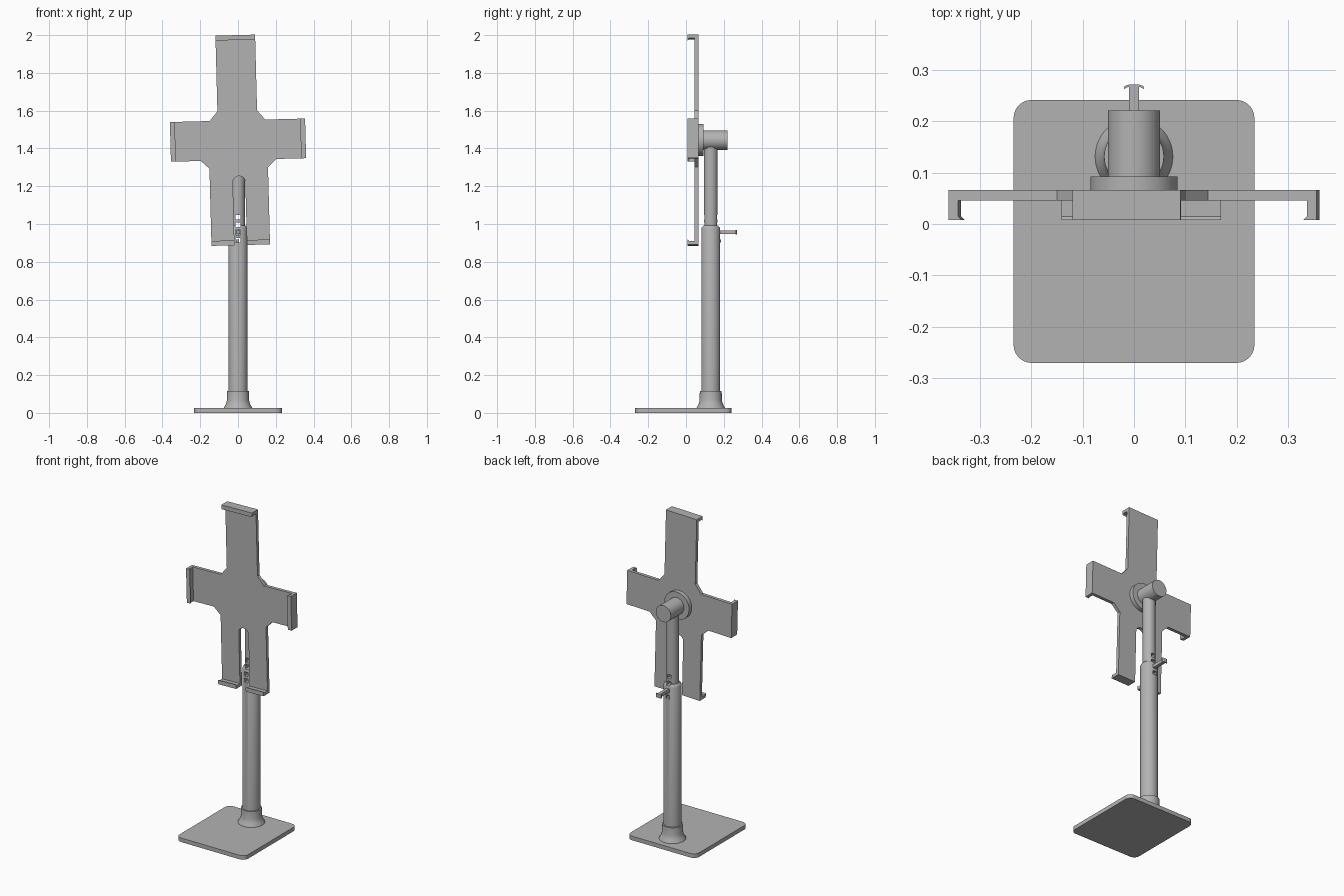
import bpy, bmesh, math
from mathutils import Matrix, Vector

old = bpy.data.objects.get("Cube")
if old:
    bpy.data.objects.remove(old, do_unlink=True)

GREY = (0.45, 0.45, 0.45, 1)
grey = bpy.data.materials.new("grey_metal")
grey.use_nodes = True
grey.diffuse_color = GREY
grey.node_tree.nodes["Principled BSDF"].inputs["Base Color"].default_value = GREY

COLUMN_Y = 0.131
PIVOT = Vector((0, 0, 1.444))
TILT = Matrix.Translation(PIVOT) @ Matrix.Rotation(math.radians(-1.5), 4, 'Y')
FACE_BACK = Matrix.Rotation(math.radians(-90), 4, 'X')   # local z -> +y
UPRIGHT = Matrix.Rotation(math.radians(90), 4, 'X')      # local y -> z, local z -> -y


def finish(name, bm, matrix):
    bmesh.ops.recalc_face_normals(bm, faces=bm.faces)
    bm.transform(matrix)
    mesh = bpy.data.meshes.new(name)
    bm.to_mesh(mesh)
    bm.free()
    mesh.materials.append(grey)
    obj = bpy.data.objects.new(name, mesh)
    bpy.context.collection.objects.link(obj)
    return obj


def smooth(obj):
    bpy.ops.object.select_all(action='DESELECT')
    obj.select_set(True)
    bpy.context.view_layer.objects.active = obj
    bpy.ops.object.shade_smooth_by_angle(angle=math.radians(35))


def prism(name, outline, low, high, matrix=Matrix()):
    """Extrude a flat outline along local z."""
    bm = bmesh.new()
    face = bm.faces.new([bm.verts.new((x, y, low)) for x, y in outline])
    top = bmesh.ops.extrude_face_region(bm, geom=[face])
    verts = [v for v in top["geom"] if isinstance(v, bmesh.types.BMVert)]
    bmesh.ops.translate(bm, verts=verts, vec=(0, 0, high - low))
    return finish(name, bm, matrix)


def turned(name, profile, matrix, sides=48):
    """Solid of revolution from (radius, height) pairs, capped at both ends."""
    bm = bmesh.new()
    rings = [[bm.verts.new((r * math.cos(a), r * math.sin(a), h))
              for a in (math.tau * i / sides for i in range(sides))]
             for r, h in profile]
    for a, b in zip(rings, rings[1:]):
        for i in range(sides):
            j = (i + 1) % sides
            bm.faces.new((a[i], a[j], b[j], b[i]))
    bm.faces.new(rings[0])
    bm.faces.new(rings[-1])
    obj = finish(name, bm, matrix)
    smooth(obj)
    return obj


def box(name, low, high):
    return prism(name, [(low[0], low[1]), (high[0], low[1]),
                        (high[0], high[1]), (low[0], high[1])], low[2], high[2])


def arc(cx, cy, r, start, end, steps=8):
    return [(cx + r * math.cos(math.radians(start + (end - start) * i / steps)),
             cy + r * math.sin(math.radians(start + (end - start) * i / steps)))
            for i in range(steps + 1)]


# Base plate with rounded corners
R, HALF, FRONT, BACK = 0.035, 0.234, -0.27, 0.241
outline = (arc(HALF - R, BACK - R, R, 0, 90) + arc(R - HALF, BACK - R, R, 90, 180)
           + arc(R - HALF, FRONT + R, R, 180, 270) + arc(HALF - R, FRONT + R, R, 270, 360))
smooth(prism("base_plate", outline, 0, 0.025))

# Column: flared foot, outer tube, sliding inner tube
axis = Matrix.Translation((0, COLUMN_Y, 0))
turned("column_foot", [(0.076, 0.024), (0.072, 0.034), (0.064, 0.047), (0.059, 0.065),
                       (0.058, 0.115), (0.05, 0.115)], axis)
outer = turned("outer_tube", [(0.05, 0.03), (0.05, 0.975), (0.046, 0.985), (0.039, 0.992)], axis)
inner = turned("inner_tube", [(0.036, 0.9), (0.036, 1.42)], axis)

# Square adjustment holes through both tubes
for i in range(4):
    z = 0.915 + 0.04 * i
    cutter = box("hole_cutter", (-0.012, 0, z - 0.012), (0.012, 0.3, z + 0.012))
    cutter.hide_render = True
    cutter.hide_viewport = True
    for tube in (outer, inner):
        cut = tube.modifiers.new("hole", 'BOOLEAN')
        cut.object = cutter
        cut.solver = 'EXACT'

# Locking pin with curved finger tab, and small catch below it
box("locking_pin", (-0.01, 0.11, 0.946), (0.01, 0.268, 0.966))
tab = [(-0.02, 0.262), (-0.012, 0.266), (0.012, 0.266), (0.02, 0.262),
       (0.018, 0.268), (0.01, 0.271), (-0.01, 0.271), (-0.018, 0.268)]
prism("pin_tab", tab, 0.944, 0.968)
box("pin_catch", (-0.011, 0.14, 0.903), (0.004, 0.184, 0.918))

# Swivel head and mounting disc
turned("swivel_head", [(0.051, 0.085), (0.051, 0.221)], Matrix.Translation(PIVOT) @ FACE_BACK)
turned("mounting_disc", [(0.085, 0.06), (0.085, 0.092)], Matrix.Translation(PIVOT) @ FACE_BACK)

# Cross-shaped holder with a slot in the lower arm
SIDE, TOP, BOTTOM = 0.358, 0.556, -0.556
half = arc(0, -0.223, 0.033, 90, 0) + [
    (0.033, BOTTOM), (0.155, BOTTOM), (0.155, -0.147), (0.2, -0.105),
    (SIDE, -0.105), (SIDE, 0.105), (0.147, 0.105), (0.105, 0.155), (0.105, TOP)]
cross = half + [(-x, z) for x, z in reversed(half[1:])]
prism("holder_plate", cross, -0.066, -0.046, TILT @ UPRIGHT)

# Hooked lips on the arm ends: profile is (outward, y), swept along the arm width
def lip(name, reach, start, end, turn):
    hook = [(reach, 0.066), (reach, 0.008), (reach - 0.026, 0.008),
            (reach - 0.019, 0.015), (reach - 0.019, 0.066)]
    spin = Matrix.Rotation(math.radians(turn), 4, 'Y')
    prism(name, hook, start, end, TILT @ spin)


lip("left_lip", SIDE, -0.105, 0.105, 0)
lip("right_lip", SIDE, -0.105, 0.105, 180)
lip("top_lip", TOP, -0.105, 0.105, -90)
lip("lower_left_lip", -BOTTOM, 0.033, 0.155, 90)
lip("lower_right_lip", -BOTTOM, -0.155, -0.033, 90)
